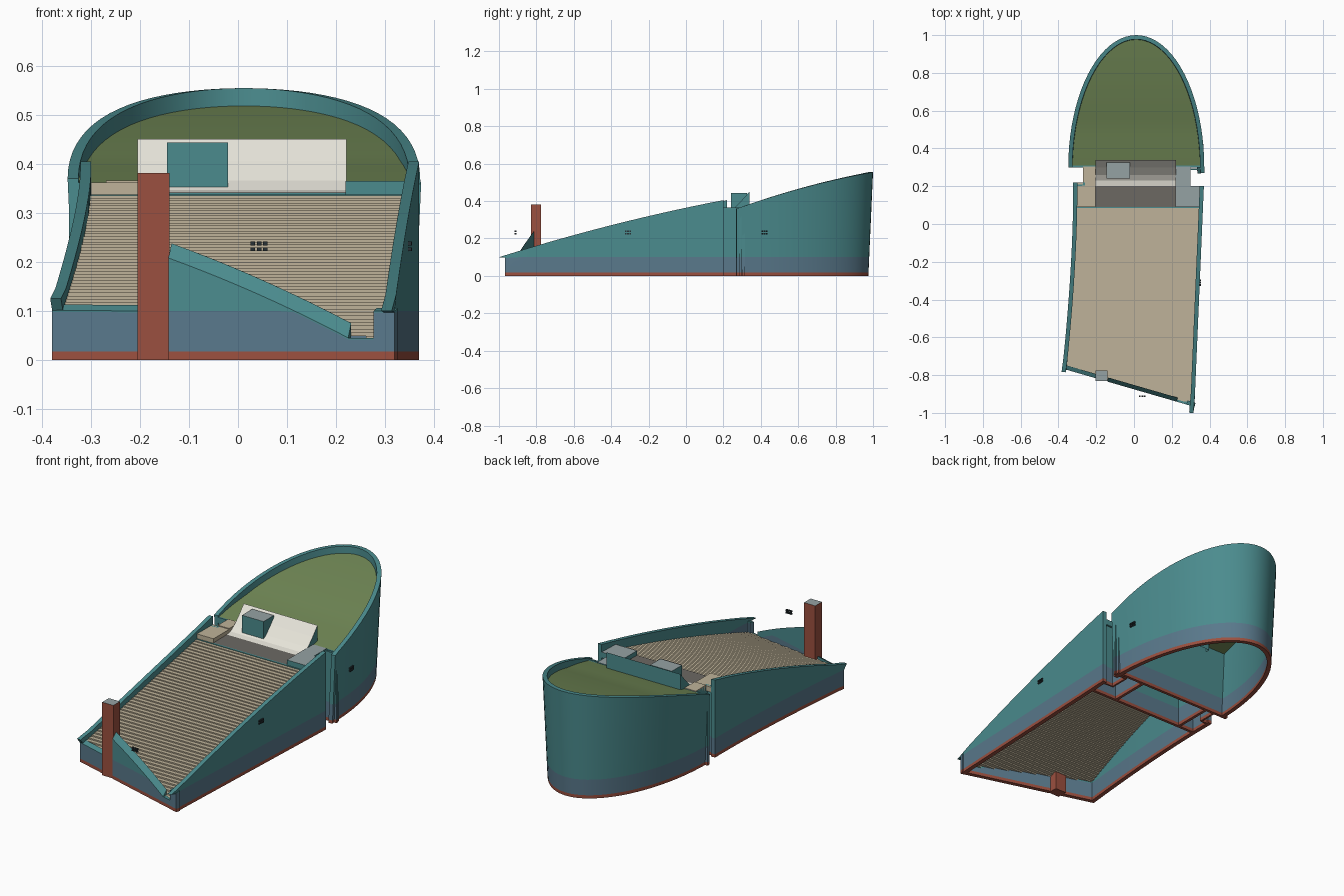
import bpy, bmesh, math
from mathutils import Vector

if "Cube" in bpy.data.objects:
    bpy.data.objects.remove(bpy.data.objects["Cube"])


def mat(name, c):
    m = bpy.data.materials.new(name)
    m.diffuse_color = (*c, 1)
    m.use_nodes = True
    m.node_tree.nodes["Principled BSDF"].inputs["Base Color"].default_value = m.diffuse_color
    return m


TEAL = mat("teal", (.07, .26, .27))
BLUE = mat("slate_blue", (.1, .19, .26))
RED = mat("brick_red", (.33, .08, .05))
BEIGE = mat("beige", (.52, .45, .32))
GREEN = mat("green", (.16, .24, .09))
WHITE = mat("off_white", (.8, .78, .7))
GREY = mat("grey", (.3, .36, .37))
BROWN = mat("grey_brown", (.15, .14, .125))
DARK = mat("window_dark", (.02, .03, .035))


def make(name, verts, faces, mats, idx=None, smooth=False, recalc=True):
    me = bpy.data.meshes.new(name)
    me.from_pydata(verts, [], faces)
    for m in mats:
        me.materials.append(m)
    for i, p in enumerate(me.polygons):
        p.material_index = idx[i] if idx else 0
    if recalc:
        bm = bmesh.new()
        bm.from_mesh(me)
        bmesh.ops.recalc_face_normals(bm, faces=bm.faces)
        bm.to_mesh(me)
        bm.free()
    ob = bpy.data.objects.new(name, me)
    bpy.context.collection.objects.link(ob)
    if smooth:
        bpy.context.view_layer.objects.active = ob
        ob.select_set(True)
        bpy.ops.object.shade_smooth_by_angle(angle=math.radians(25))
        ob.select_set(False)
    return ob


def wall(name, path, top, th=.022, lean=0, rise=0, tips={}, smooth=False):
    """Banded wall; inside lies left of the path, rise lifts the inner top edge."""
    P = [Vector(p) for p in path]
    verts, faces, idx = [], [], []
    for i, p in enumerate(P):
        d = (P[min(i + 1, len(P) - 1)] - P[max(i - 1, 0)]).normalized()
        n = Vector((-d.y, d.x))
        t = top(p.x, p.y)
        zs = [0, .017, min(.1, t - .003), t]
        ring = [(*(p + n * lean * (t - z)), z) for z in zs]
        ring += [(*(p + n * (th + lean * (t - z))), z + (rise if z == t else 0)) for z in reversed(zs)]
        if i in tips:
            for k in (3, 4):
                ring[k] = tuple(a + b for a, b in zip(ring[k], tips[i]))
        verts += ring
    for i in range(len(P) - 1):
        for k in range(8):
            a, b = i * 8 + k, i * 8 + (k + 1) % 8
            faces.append((a, b, b + 8, a + 8))
            idx.append((2, 1, 0, 0, 0, 1, 2, 2)[k])
    for s in (0, (len(P) - 1) * 8):
        for k, m in ((0, 2), (1, 1), (2, 0)):
            faces.append((s + k, s + k + 1, s + 6 - k, s + 7 - k))
            idx.append(m)
    return make(name, verts, faces, [TEAL, BLUE, RED], idx, smooth)


def box(name, x0, x1, y0, y1, z0, z1, side, top=None):
    v = [(x, y, z) for z in (z0, z1) for x, y in ((x0, y0), (x1, y0), (x1, y1), (x0, y1))]
    f = [(3, 2, 1, 0), (4, 5, 6, 7)] + [(k, (k + 1) % 4, (k + 1) % 4 + 4, k + 4) for k in range(4)]
    return make(name, v, f, [side, top or side], [0, 1, 0, 0, 0, 0])


# plan outlines and height curves
def right_x(y):
    return .37 - .05 * ((.2 - y) / 1.165)


def left_x(y):
    return -.322 - .058 * max(0, (.15 - y) / .92) ** 1.7


def front_y(x):
    return -.765 - .29 * (x + .38)


def right_top(x, y):
    u = (y + 1) / 1.2
    return .1 + .379 * u - .074 * u * u - (.011 if y < -.95 else 0)


def left_top(x, y):
    u = (y + .78)
    return .12 + .345 * u - .06 * u * u


def apse_top(x, y):
    t = (y - .3) / .7
    return .37 + .245 * t - .06 * t * t


def roof_z(y):
    u = (y + .95) / 1.04
    return .045 + .295 * u + .06 * u * (1 - u)


# hall side walls
N = 16
ys = [-.965 + 1.165 * i / N for i in range(N + 1)]
wall("hall_right_wall", [(right_x(y), y) for y in ys], right_top, tips={0: (-.006, -.035, 0)}, smooth=True)
ys = [.22 - .985 * i / N for i in range(N + 1)]
wall("hall_left_wall", [(left_x(y), y) for y in ys], left_top, tips={N: (-.004, -.018, 0)}, smooth=True)

# front wall: low left part, tall sloping wedge, door sill, low right part
def front(name, x0, x1, z0, z1, rise=0, n=1):
    xs = [x0 + (x1 - x0) * i / n for i in range(n + 1)]
    f = lambda x, y: z0 + (z1 - z0) * (x - x0) / (x1 - x0) + .03 * rise / .03 * (x - x0) * (x1 - x) / (x1 - x0) ** 2
    wall(name, [(x, front_y(x)) for x in xs], f, rise=rise)


front("front_wall_left", -.379, -.2, .101, .1, .012)
front("front_wedge_wall", -.142, .225, .208, .045, .03, 10)
front("door_sill", .225, .277, .045, .045)
front("front_wall_right", .277, .32, .1, .1, .006)

# chimney
box("chimney", -.205, -.14, -.83, -.775, 0, .382, RED, GREY)

# apse wall and sloping green roof
arc = [(.012 + .36 * math.cos(a), .3 + .7 * math.sin(a)) for a in (math.pi * i / 40 for i in range(41))]
apse = [(.374, .27)] + arc
wall("apse_wall", apse, apse_top, lean=.045, smooth=True)
half = 20
gv, gf = [], []
for i in range(half + 1):
    a = math.pi / 2 * i / half
    y = .3 + .685 * math.sin(a)
    w = .345 * math.cos(a)
    z = apse_top(0, y) - .032 + .022 * max(0, 1 - (y - .3) / .2)
    gv += [(.012 - w, y, z), (.012 + w, y, z)]
    if i:
        k = 2 * i
        gf.append((k - 2, k - 1, k + 1, k))
make("green_roof", gv, gf, [GREEN], smooth=True, recalc=False)

# stepped hall roof, cut along the slanted front wall
S = 50
sv, sf = [], []
for i in range(S):
    y0, y1 = -.96 + 1.05 * i / S, -.96 + 1.05 * (i + 1) / S
    for y, z in ((y0, roof_z(y0)), (y1, roof_z(y0))):
        sv += [(left_x(y) + .012, y, z), (right_x(y) - .012, y, z)]
for k in range(2, len(sv), 2):
    sf.append((k - 2, k - 1, k + 1, k))
steps = make("stepped_roof", sv, sf, [BEIGE], recalc=False)
bm = bmesh.new()
bm.from_mesh(steps.data)
bmesh.ops.bisect_plane(bm, geom=bm.verts[:] + bm.edges[:] + bm.faces[:],
                       plane_co=(-.38, front_y(-.38) + .012, 0), plane_no=(-.29, -1, 0), clear_outer=True)
bm.to_mesh(steps.data)
bm.free()

# link between hall and apse: cross walls and recess walls
wall("hall_cross_wall", [(-.315, .085), (.355, .085)], lambda x, y: .338, .015)
wall("apse_cross_wall", [(-.345, .3), (.365, .3)], lambda x, y: .362, .015)
for x in (-.205, .205):
    wall("link_partition", [(x, .1), (x, .3)], lambda x, y: .335, .015)
wall("right_recess_wall", [(.368, .19), (.3, .19), (.3, .285), (.37, .285)], lambda x, y: .362, .012)
wall("left_recess_wall", [(-.345, .3), (-.27, .3), (-.27, .21), (-.322, .21)], lambda x, y: .362, .012)

# flat link roofs
box("left_link_roof_front", -.315, -.205, .09, .22, .335, .362, BEIGE)
box("left_link_roof_back", -.27, -.205, .22, .305, .335, .366, BEIGE)
box("right_link_roof_front", .22, .355, .09, .2, .335, .365, TEAL, GREY)
box("right_link_roof_back", .22, .3, .2, .305, .335, .365, TEAL, GREY)

# skylight: low flat sweeping up to a white slope, teal back and cheeks
prof = [(.09, .341), (.2, .342), (.23, .347), (.26, .366), (.3, .406), (.34, .451)]
n = len(prof)
v = [(x, y, z) for x in (-.205, .222) for y, z in prof + [(.34, .33), (.09, .33)]]
m = n + 2
f = [(k, k + 1, k + 1 + m, k + m) for k in range(n)]
f += [tuple(range(m)), tuple(range(m, 2 * m))]
make("skylight_slope", v, f, [WHITE, BROWN, TEAL], [1] + [0] * (n - 2) + [2, 2, 2])
box("skylight_dormer", -.145, -.02, .24, .325, .35, .444, TEAL, GREY)

# small window groups, three columns by two rows
for name, c, d in (("front_window", (.043, -.912, .232), (1, 0)),
                   ("hall_window", (right_x(-.31) + .002, -.31, .232), (.043, 1)),
                   ("apse_window", (.363, .42, .232), (-.1, 1))):
    for i in (-1, 0, 1):
        for j in (-.5, .5):
            x, y, z = c[0] + d[0] * i * .0125, c[1] + d[1] * i * .0125, c[2] + j * .012
            box(name, x - .0045, x + .0045, y - .0045, y + .0045, z - .004, z + .004, DARK)
